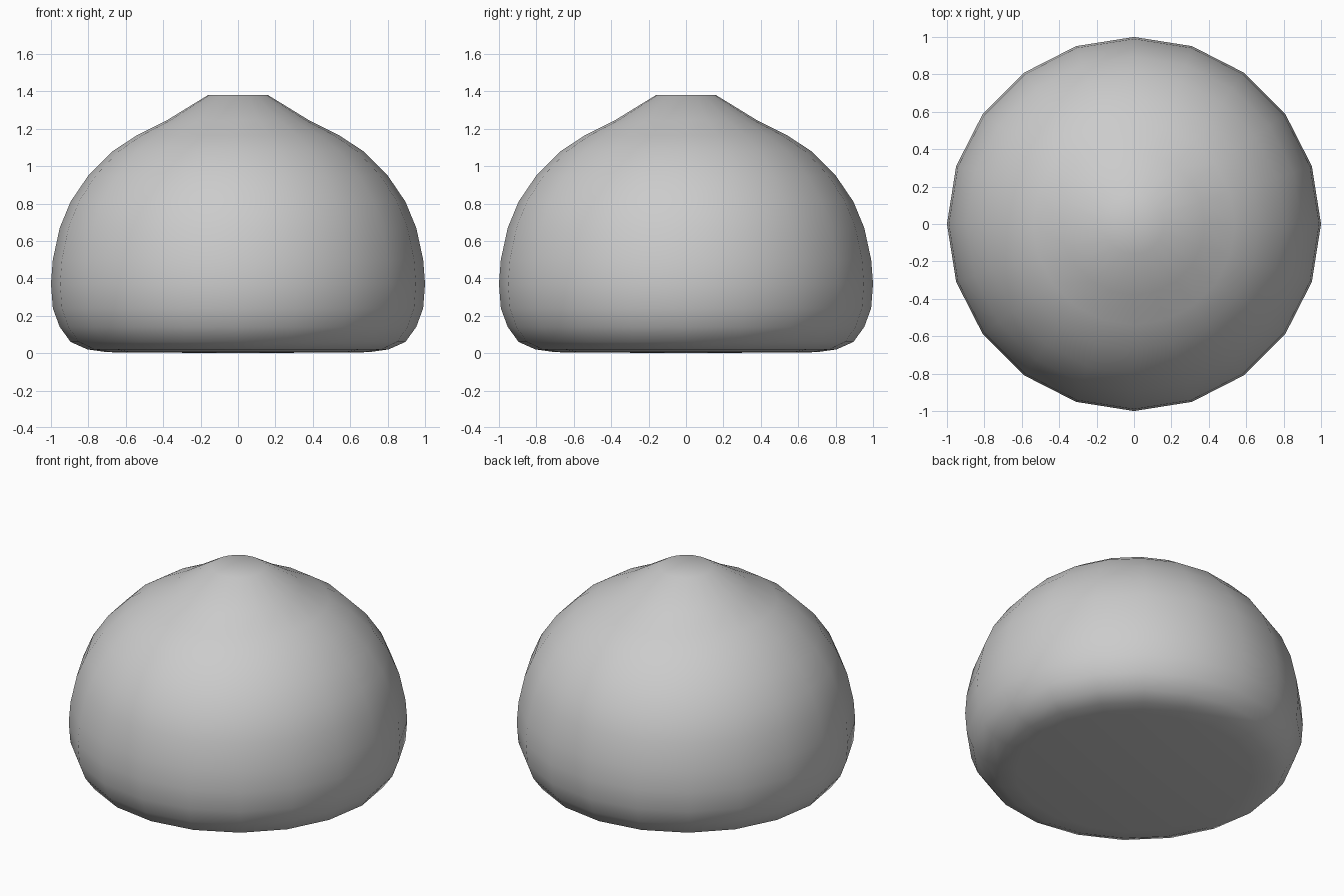
import bpy, bmesh
from math import cos, sin, pi

if "Cube" in bpy.data.objects:
    bpy.data.objects.remove(bpy.data.objects["Cube"])

SIDES = 20

# Half outline (radius, height) from the base up to the small flat tip
PROFILE = [
    (0.70, 0.005), (0.805, 0.02), (0.895, 0.06), (0.953, 0.14), (0.99, 0.24),
    (1.00, 0.37), (0.99, 0.50), (0.953, 0.67), (0.895, 0.81), (0.80, 0.95),
    (0.67, 1.08), (0.54, 1.165), (0.38, 1.245), (0.16, 1.38),
]


def lathe(name, profile, bottom_z, top_z):
    bm = bmesh.new()
    rings = [[bm.verts.new((r * cos(2 * pi * i / SIDES), r * sin(2 * pi * i / SIDES), z))
              for i in range(SIDES)] for r, z in profile]
    bottom = bm.verts.new((0, 0, bottom_z))
    top = bm.verts.new((0, 0, top_z))
    for i in range(SIDES):
        j = (i + 1) % SIDES
        for low, high in zip(rings, rings[1:]):
            bm.faces.new((low[i], low[j], high[j], high[i]))
        bm.faces.new((bottom, rings[0][j], rings[0][i]))
        bm.faces.new((top, rings[-1][i], rings[-1][j]))
    for face in bm.faces:
        face.smooth = True
    mesh = bpy.data.meshes.new(name)
    bm.to_mesh(mesh)
    bm.free()
    obj = bpy.data.objects.new(name, mesh)
    bpy.context.collection.objects.link(obj)
    return obj


# Rounded dome body with a flat base and a pinched tip
lathe("bun_body", PROFILE, 0.0, 1.38)
